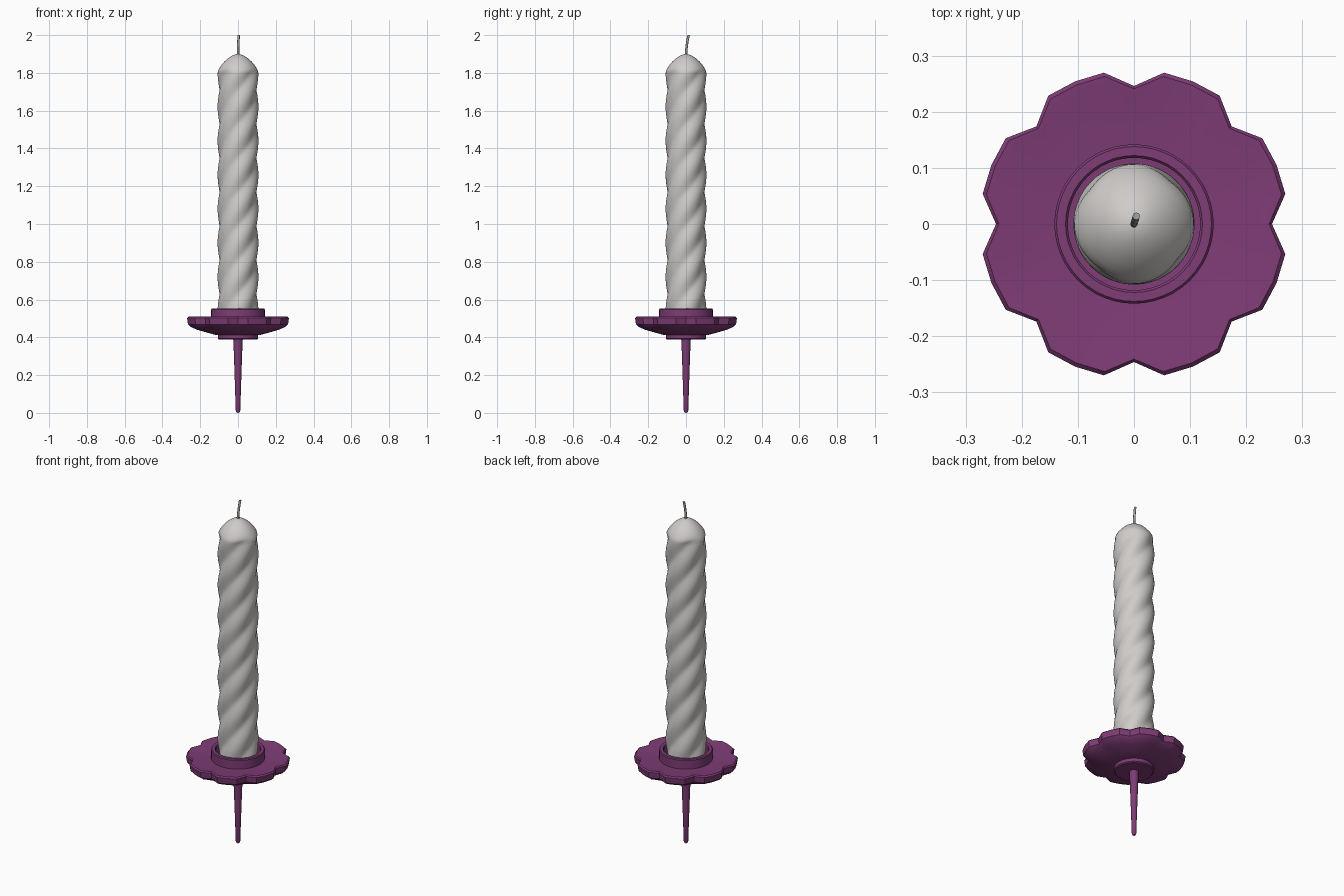
import bpy, bmesh, math

if "Cube" in bpy.data.objects:
    bpy.data.objects.remove(bpy.data.objects["Cube"])

def material(name, rgb):
    m = bpy.data.materials.new(name)
    m.diffuse_color = (*rgb, 1)
    m.use_nodes = True
    m.node_tree.nodes["Principled BSDF"].inputs["Base Color"].default_value = m.diffuse_color
    return m

PURPLE = material("purple plastic", (0.21, 0.045, 0.18))
WAX = material("pale wax", (0.62, 0.60, 0.585))
WICK = material("grey wick", (0.38, 0.37, 0.36))

def lathe(name, profile, segs, mat, radius=None, angle=35, centre=None):
    """Spin (r, z) pairs; radius(r, z, a, i) may modulate, r = 0 closes to a point."""
    bm = bmesh.new()
    rings = []
    for r, z in profile:
        cx, cy = centre(z) if centre else (0, 0)
        if r == 0:
            rings.append([bm.verts.new((cx, cy, z))])
            continue
        ring = []
        for i in range(segs):
            a = 2 * math.pi * i / segs
            q = radius(r, z, a, i) if radius else r
            ring.append(bm.verts.new((cx + q * math.cos(a), cy + q * math.sin(a), z)))
        rings.append(ring)
    for lo, hi in zip(rings, rings[1:]):
        for i in range(segs):
            j = (i + 1) % segs
            vs = [lo[i % len(lo)], lo[j % len(lo)], hi[j % len(hi)], hi[i % len(hi)]]
            bm.faces.new(list(dict.fromkeys(vs)))
    bmesh.ops.recalc_face_normals(bm, faces=bm.faces[:])
    me = bpy.data.meshes.new(name)
    bm.to_mesh(me)
    bm.free()
    ob = bpy.data.objects.new(name, me)
    bpy.context.collection.objects.link(ob)
    me.materials.append(mat)
    bpy.ops.object.select_all(action='DESELECT')
    ob.select_set(True)
    bpy.context.view_layer.objects.active = ob
    bpy.ops.object.shade_smooth_by_angle(angle=math.radians(angle))
    return ob

# tapered spike under the holder
lathe("holder_spike", [(0, 0), (0.008, 0.002), (0.012, 0.012), (0.018, 0.2),
                       (0.024, 0.37), (0.026, 0.40), (0, 0.40)], 20, PURPLE)

# round boss below the plate
lathe("holder_boss", [(0, 0.388), (0.1, 0.388), (0.106, 0.393),
                      (0.106, 0.43), (0, 0.43)], 32, PURPLE)

# eight-petal plate: every fourth point dips inwards near the rim
def petals(r, z, a, i):
    t = max(0.0, (r - 0.16) / 0.115)
    return r - (0.029 * t if i % 4 == 0 else 0)

lathe("petal_plate", [(0, 0.412), (0.115, 0.412), (0.165, 0.425), (0.22, 0.440),
                      (0.255, 0.455), (0.27, 0.468), (0.275, 0.502), (0.268, 0.509),
                      (0.255, 0.508), (0.2, 0.501), (0.14, 0.498), (0.11, 0.495), (0, 0.495)],
      32, PURPLE, petals)

# raised collar around the candle
lathe("holder_collar", [(0.118, 0.48), (0.142, 0.48), (0.142, 0.548), (0.138, 0.553),
                        (0.122, 0.553), (0.118, 0.548), (0.118, 0.48)], 48, PURPLE)

# twisted candle body with a domed top
PITCH, STARTS = 0.72, 4
def twist(r, z, a, i):
    fade = min(1.0, max(0.0, (1.825 - z) / 0.03))
    w = 0.5 + 0.5 * math.cos(STARTS * (a - 2 * math.pi * z / PITCH))
    return r + fade * (0.012 * w ** 0.7 - 0.008)

body = [(0, 0.48)] + [(0.104, 0.48 + 1.32 * k / 90) for k in range(91)]
dome = [(0.104, 1.81), (0.099, 1.823), (0.089, 1.840), (0.074, 1.858),
        (0.055, 1.876), (0.034, 1.890), (0.015, 1.898), (0, 1.90)]
lathe("candle", body + dome, 72, WAX, twist, angle=50)

# slightly bent wick
def bend(z):
    t = (z - 1.88) / 0.12
    return 0.004 * t * t, 0.014 * t * t

lathe("wick", [(0, 1.88)] + [(0.0065, 1.88 + 0.12 * k / 6) for k in range(7)] + [(0, 2.0)],
      12, WICK, centre=bend)
